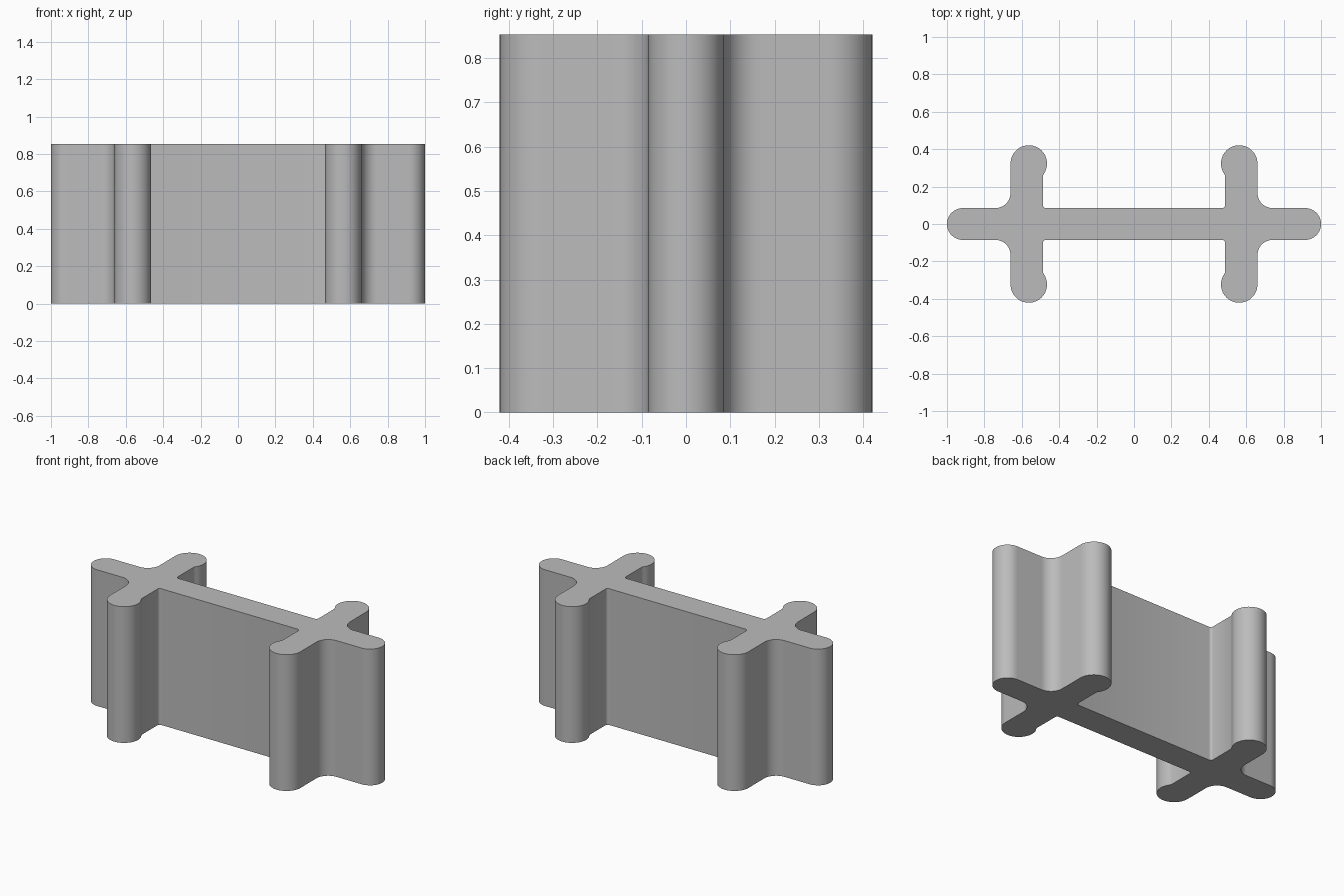
import bpy, bmesh, math

if "Cube" in bpy.data.objects:
    bpy.data.objects.remove(bpy.data.objects["Cube"])

HEIGHT = 0.853
WEB = 0.085          # half thickness of the long web


def arc(cx, cy, r, a0, a1, n):
    """Points on an arc, angles in degrees."""
    angles = [math.radians(a0 + (a1 - a0) * i / n) for i in range(n + 1)]
    return [(cx + r * math.cos(a), cy + r * math.sin(a)) for a in angles]


# One quarter of the outline, from the end tip to the middle of the web
quarter = arc(1 - WEB, 0, WEB, 0, 90, 12)              # rounded end
quarter += arc(0.742, 0.167, 0.082, 270, 180, 12)      # outer fillet
quarter += arc(0.5625, 0.3235, 0.0975, 0, 216, 26)     # bulbed arm tip
quarter += [(0.4875, 0.258)]                           # step into the arm
quarter += arc(0.4725, WEB + 0.015, 0.015, 0, -90, 5)  # small inner fillet

# Mirror into the full outline
half = quarter + [(-x, y) for x, y in reversed(quarter)]
outline = half + [(x, -y) for x, y in reversed(half[1:-1])]

# Extrude the outline into the solid bar
bm = bmesh.new()
base = bm.faces.new([bm.verts.new((x, y, 0)) for x, y in outline])
extruded = bmesh.ops.extrude_face_region(bm, geom=[base], use_keep_orig=True)
top = [v for v in extruded["geom"] if isinstance(v, bmesh.types.BMVert)]
bmesh.ops.translate(bm, verts=top, vec=(0, 0, HEIGHT))
bmesh.ops.recalc_face_normals(bm, faces=bm.faces)
mesh = bpy.data.meshes.new("double_cross_bar")
bm.to_mesh(mesh)
bm.free()

bar = bpy.data.objects.new("double_cross_bar", mesh)
bpy.context.collection.objects.link(bar)
grey = bpy.data.materials.new("plain grey")
grey.diffuse_color = (0.5, 0.5, 0.5, 1)
grey.use_nodes = True
grey.node_tree.nodes["Principled BSDF"].inputs["Base Color"].default_value = grey.diffuse_color
mesh.materials.append(grey)

# Smooth the round sides, keep the rims sharp
bpy.context.view_layer.objects.active = bar
bar.select_set(True)
bpy.ops.object.shade_smooth_by_angle(angle=math.radians(30))
